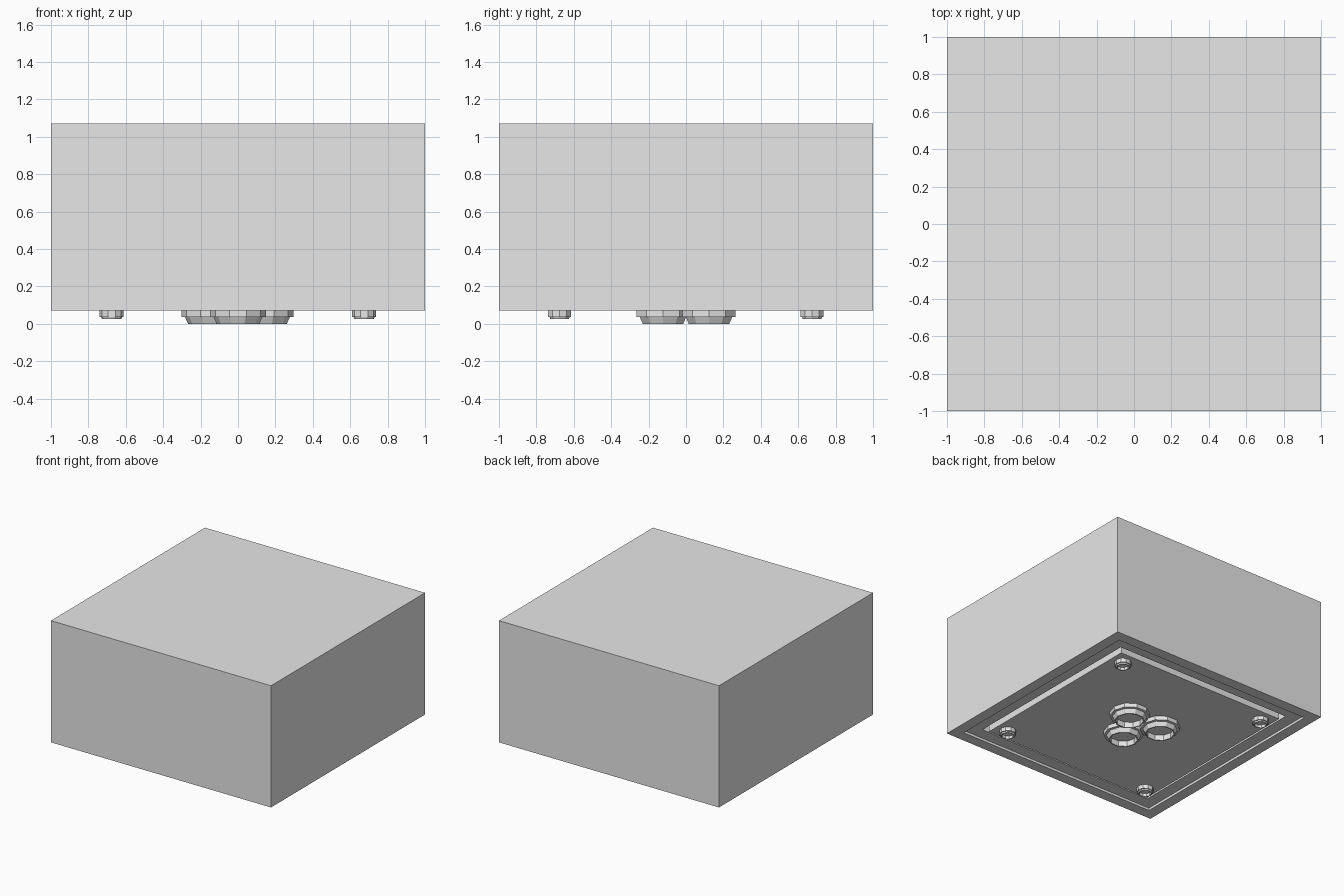
import bpy, bmesh, math

cube = bpy.data.objects.get("Cube")
if cube:
    bpy.data.objects.remove(cube, do_unlink=True)

grey = bpy.data.materials.new("light_grey")
grey.use_nodes = True
colour = (0.8, 0.8, 0.8, 1)
grey.diffuse_color = colour
grey.node_tree.nodes["Principled BSDF"].inputs["Base Color"].default_value = colour


def lathe(name, profile, sides, turn=0.0, scale=1.0, location=(0, 0, 0)):
    """Turn a (radius, z) profile into a closed faceted solid."""
    bm = bmesh.new()
    rings = []
    for r, z in profile:
        angles = [turn + math.tau * i / sides for i in range(sides)]
        rings.append([bm.verts.new((r * scale * math.cos(a), r * scale * math.sin(a), z))
                      for a in angles])
    for low, high in zip(rings, rings[1:]):
        for i in range(sides):
            j = (i + 1) % sides
            bm.faces.new((low[i], low[j], high[j], high[i]))
    bm.faces.new(rings[0])
    bm.faces.new(rings[-1])
    bmesh.ops.recalc_face_normals(bm, faces=bm.faces)
    mesh = bpy.data.meshes.new(name)
    bm.to_mesh(mesh)
    bm.free()
    mesh.materials.append(grey)
    obj = bpy.data.objects.new(name, mesh)
    obj.location = location
    bpy.context.collection.objects.link(obj)
    return obj


# Square housing: top, sides, rim, shallow step, deep groove and base panel
BASE = 0.07
housing = [(1, BASE + 1), (1, BASE), (0.91, BASE), (0.91, 0.09), (0.81, 0.09),
           (0.81, 0.15), (0.775, 0.15), (0.775, BASE)]
lathe("housing", housing, 4, math.pi / 4, math.sqrt(2))

# Three large hollow sockets in a triangle
socket = [(0.15, BASE), (0.15, 0.037), (0.13, 0.035), (0.114, 0),
          (0.105, 0), (0.105, 0.045)]
for n, (x, y) in enumerate([(0, -0.123), (-0.153, 0.123), (0.147, 0.123)], 1):
    lathe(f"socket_{n}", socket, 10, location=(x, y, 0))

# Four small hollow corner studs
stud = [(0.064, BASE), (0.064, 0.037), (0.056, 0.036), (0.052, 0.026),
        (0.045, 0.026), (0.045, 0.05)]
for x, side in ((-0.676, "right"), (0.674, "left")):
    for y, end in ((-0.676, "front"), (0.674, "back")):
        lathe(f"{end}_{side}_stud", stud, 10, location=(x, y, 0))
